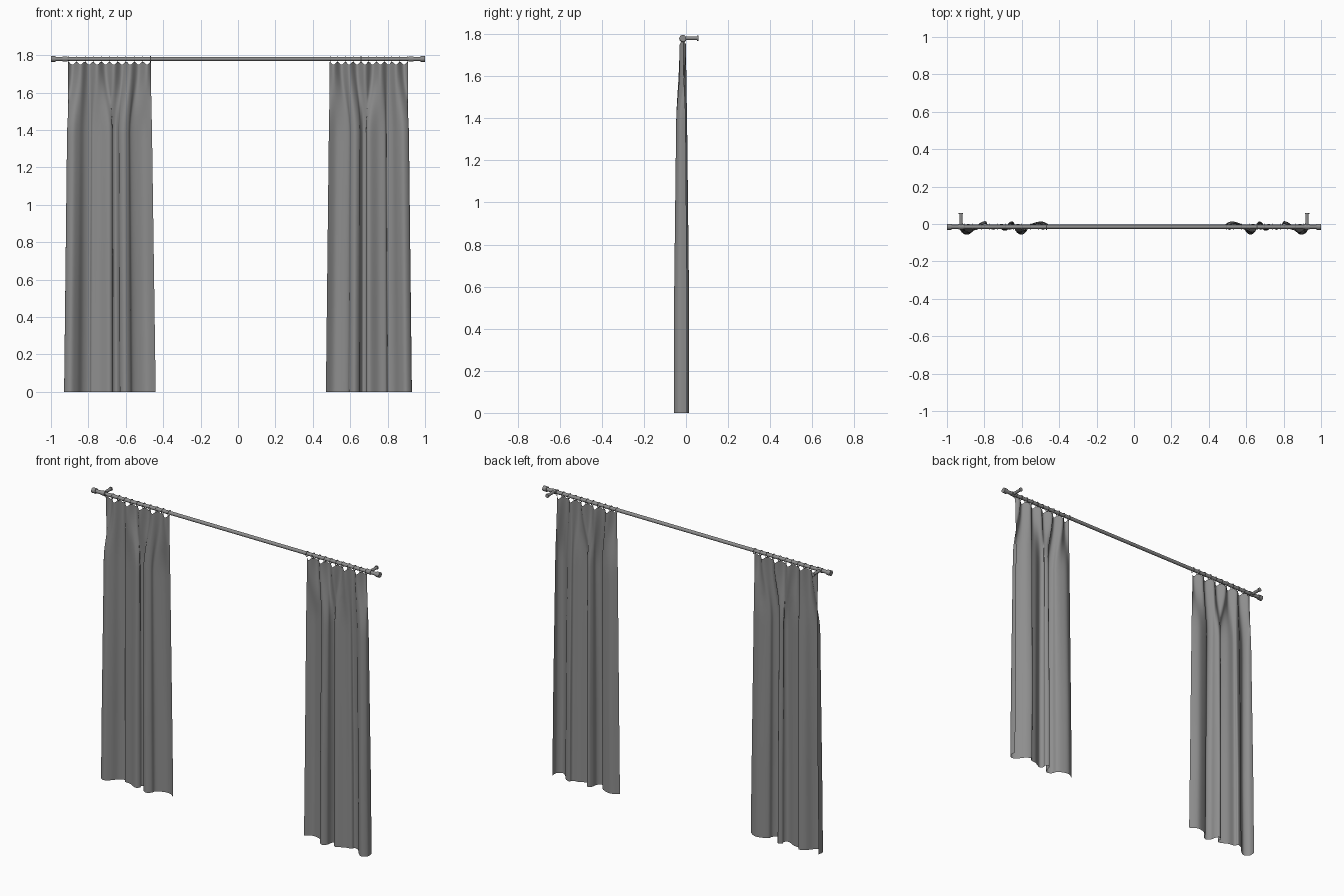
import bpy, bmesh, math
from mathutils import Vector
from mathutils.geometry import interpolate_bezier

cube = bpy.data.objects.get("Cube")
if cube:
    bpy.data.objects.remove(cube, do_unlink=True)

grey = bpy.data.materials.new("mid grey")
grey.use_nodes = True
colour = (0.27, 0.27, 0.27, 1)
grey.diffuse_color = colour
grey.node_tree.nodes["Principled BSDF"].inputs["Base Color"].default_value = colour

ROD_Y, ROD_Z = -0.015, 1.78


def finish(obj, name, angle=40):
    obj.name = name
    obj.data.materials.clear()
    obj.data.materials.append(grey)
    bpy.ops.object.select_all(action="DESELECT")
    obj.select_set(True)
    bpy.context.view_layer.objects.active = obj
    bpy.ops.object.shade_smooth_by_angle(angle=math.radians(angle))
    return obj


def rod(name, start, end, radius, sides=16):
    a, b = Vector(start), Vector(end)
    bpy.ops.mesh.primitive_cylinder_add(vertices=sides, radius=radius, depth=(b - a).length,
                                        location=(a + b) / 2)
    obj = bpy.context.object
    obj.rotation_euler = (b - a).to_track_quat("Z", "Y").to_euler()
    return finish(obj, name)


def smooth_path(points, steps):
    """Round path through the fold points."""
    pts = [Vector((x, y, 0)) for x, y in points]
    pts = [pts[0]] + pts + [pts[-1]]
    path = []
    for p, a, b, n in zip(pts, pts[1:], pts[2:], pts[3:]):
        path += interpolate_bezier(a, a + (b - p) / 6, b - (n - a) / 6, b, steps + 1)[:-1]
    return path + [pts[-1]]


# Folds at the hem, from the outer edge to the inner edge
folds = [(0.925, 0.005), (0.927, -0.035), (0.895, -0.057), (0.86, -0.035), (0.83, 0.0),
         (0.795, 0.015), (0.782, -0.005), (0.74, -0.012), (0.69, -0.036), (0.668, -0.02),
         (0.672, 0.002), (0.65, 0.014), (0.634, -0.01), (0.628, -0.04), (0.602, -0.057),
         (0.575, -0.04), (0.565, -0.012), (0.53, 0.006), (0.485, 0.012), (0.44, -0.015)]
hem = smooth_path(folds, 6)
RINGS = 11


def curtain(name, side, inner_top, inner_hem):
    mesh = bpy.data.meshes.new(name)
    bm = bmesh.new()
    rows, last = 34, len(hem) - 1
    grid = []
    for r in range(rows + 1):
        t = (r / rows) ** 1.6
        blend = min(1, t / 0.22)
        blend = blend * blend * (3 - 2 * blend)
        row = []
        for i, p in enumerate(hem):
            u = i / last
            # Pleats hanging between rings at the heading
            wave = math.sin(math.pi * u * (RINGS - 1))
            top_x = 0.908 + (inner_top - 0.908) * u
            top_y = ROD_Y + 0.016 * wave
            # Full folds, widening towards the hem
            outer = 0.908 + 0.02 * t
            inner = inner_top + (inner_hem - inner_top) * t
            v = (0.927 - p.x) / (0.927 - 0.44)
            low_x = outer + (inner - outer) * v
            low_y = -0.02 + (p.y + 0.02) * (0.6 + 0.4 * min(1, t * 1.4))
            x = top_x + (low_x - top_x) * blend
            y = top_y + (low_y - top_y) * blend
            sag = 0.016 * wave * wave * (1 - blend)
            row.append(bm.verts.new((side * x, y, 1.765 * (1 - t) - sag)))
        grid.append(row)
    for a, b in zip(grid, grid[1:]):
        for i in range(last):
            bm.faces.new((a[i], b[i], b[i + 1], a[i + 1]))
    bmesh.ops.recalc_face_normals(bm, faces=bm.faces)
    bm.to_mesh(mesh)
    bm.free()
    obj = bpy.data.objects.new(name, mesh)
    bpy.context.collection.objects.link(obj)
    finish(obj, name, 60)

    # Rings along the heading
    for i in range(RINGS):
        x = 0.905 + (inner_top + 0.003 - 0.905) * i / (RINGS - 1)
        bpy.ops.mesh.primitive_torus_add(major_radius=0.0155, minor_radius=0.0018,
                                         major_segments=20, minor_segments=6,
                                         location=(side * x, ROD_Y, ROD_Z - 0.002),
                                         rotation=(0, math.pi / 2, 0))
        finish(bpy.context.object, f"{name}_ring_{i + 1}")


curtain("right_curtain", -1, 0.465, 0.44)
curtain("left_curtain", 1, 0.49, 0.47)

# Pole, end caps and wall brackets
rod("pole", (-0.98, ROD_Y, ROD_Z), (0.98, ROD_Y, ROD_Z), 0.011)
for side, word in ((-1, "right"), (1, "left")):
    rod(f"{word}_end_cap", (side * 0.975, ROD_Y, ROD_Z), (side, ROD_Y, ROD_Z), 0.016)
    rod(f"{word}_bracket", (side * 0.925, ROD_Y, ROD_Z), (side * 0.925, 0.058, ROD_Z), 0.009)
    rod(f"{word}_wall_plate", (side * 0.925, 0.053, ROD_Z), (side * 0.925, 0.06, ROD_Z), 0.012)
    rod(f"{word}_bracket_collar", (side * 0.912, ROD_Y, ROD_Z), (side * 0.938, ROD_Y, ROD_Z), 0.014)
